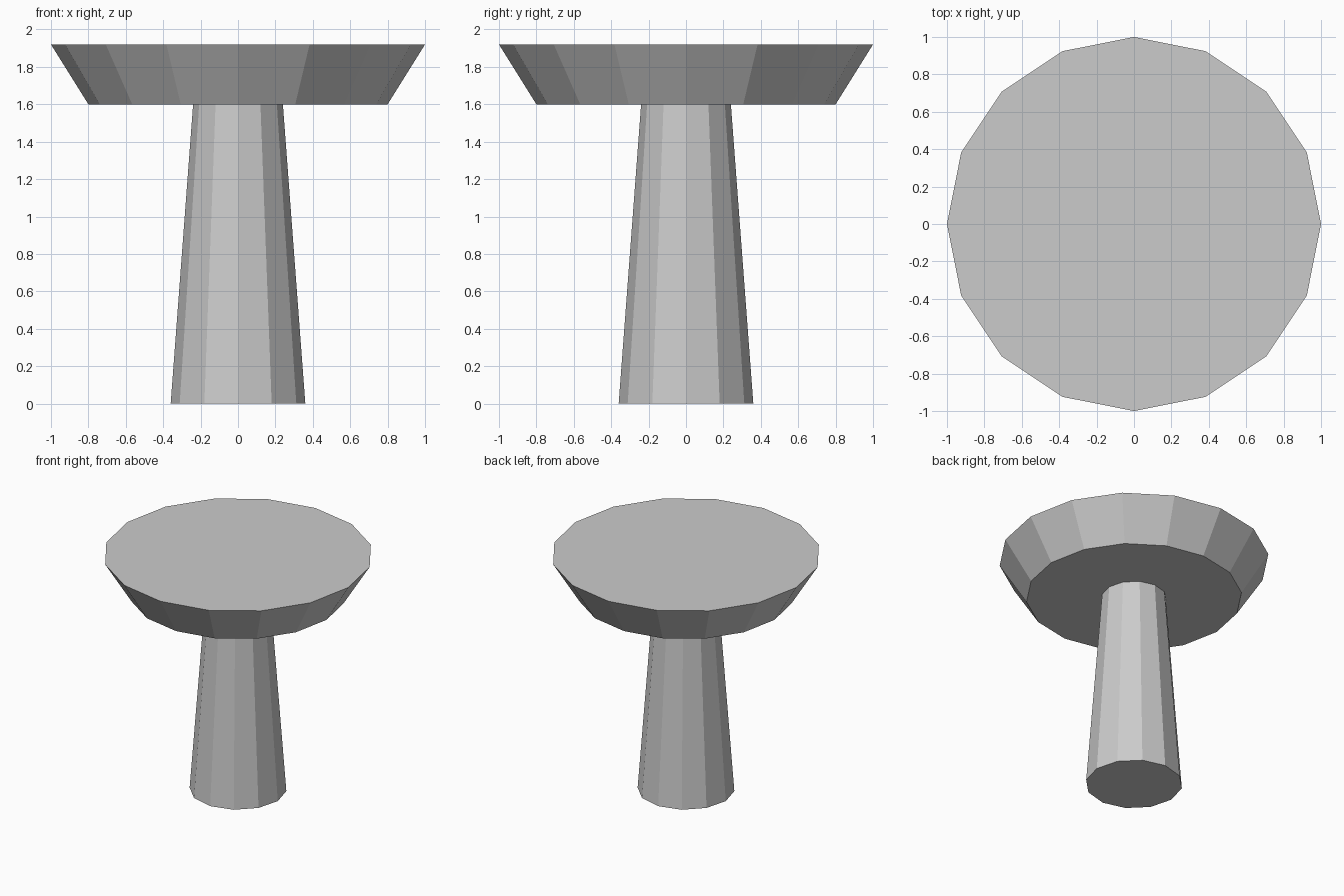
import bpy

# Remove the default object
cube = bpy.data.objects.get("Cube")
if cube:
    bpy.data.objects.remove(cube, do_unlink=True)

# Plain grey material
grey = bpy.data.materials.new("light_grey")
grey.use_nodes = True
colour = (0.6, 0.6, 0.6, 1.0)
grey.diffuse_color = colour
grey.node_tree.nodes["Principled BSDF"].inputs["Base Color"].default_value = colour


def tapered_drum(name, sides, bottom_radius, top_radius, z_bottom, z_top):
    """Flat-shaded capped frustum standing between two heights."""
    bpy.ops.mesh.primitive_cone_add(
        vertices=sides, radius1=bottom_radius, radius2=top_radius,
        depth=z_top - z_bottom, location=(0, 0, (z_bottom + z_top) / 2))
    drum = bpy.context.object
    drum.name = drum.data.name = name
    drum.data.materials.append(grey)
    return drum


# Tapering column and flared top slab
tapered_drum("column", 12, 0.36, 0.24, 0.0, 1.6)
tapered_drum("flared_top", 16, 0.8, 1.0, 1.6, 1.92)
